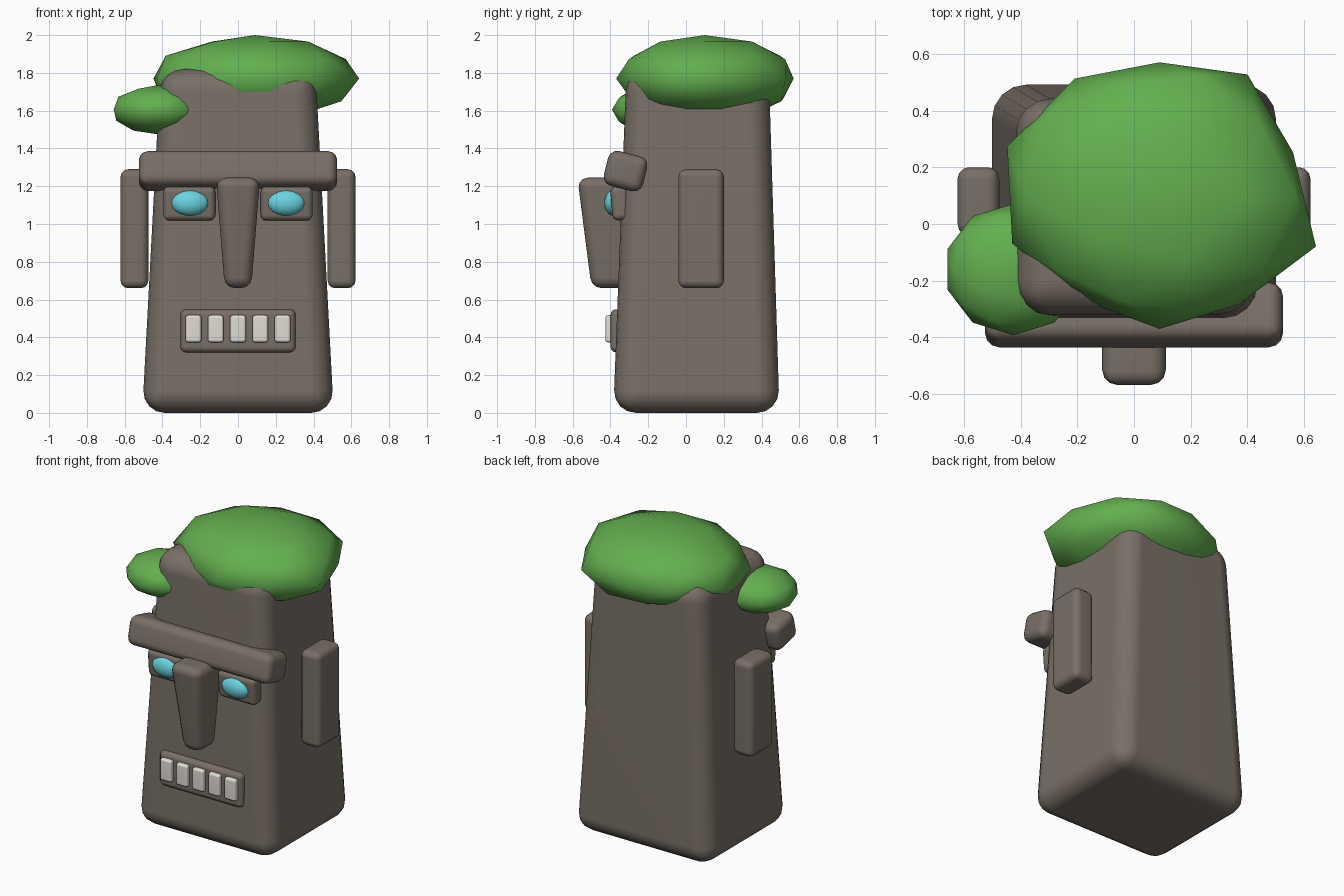
import bpy, bmesh, math
from mathutils import Matrix, Vector

if "Cube" in bpy.data.objects:
    bpy.data.objects.remove(bpy.data.objects["Cube"])


def material(name, rgb):
    m = bpy.data.materials.new(name)
    m.diffuse_color = (*rgb, 1)
    m.use_nodes = True
    m.node_tree.nodes["Principled BSDF"].inputs["Base Color"].default_value = m.diffuse_color
    return m


STONE = material("stone", (0.19, 0.16, 0.134))
LEAF = material("leaf_green", (0.125, 0.43, 0.078))
EYE = material("eye_cyan", (0.14, 0.66, 0.74))
TOOTH = material("tooth_white", (0.74, 0.72, 0.66))


def finish(bm, name, mat, angle=60):
    bmesh.ops.recalc_face_normals(bm, faces=bm.faces)
    me = bpy.data.meshes.new(name)
    bm.to_mesh(me)
    bm.free()
    me.materials.append(mat)
    me.shade_smooth()
    me.set_sharp_from_angle(angle=math.radians(angle))
    ob = bpy.data.objects.new(name, me)
    bpy.context.collection.objects.link(ob)
    return ob


def block(name, mat, bottom, top, z, bevel, tilt=0, segments=3):
    """Rounded tapered box; bottom and top are (x0, x1, y0, y1)."""
    bm = bmesh.new()
    bmesh.ops.create_cube(bm, size=2)
    for v in bm.verts:
        r = top if v.co.z > 0 else bottom
        v.co = (r[v.co.x > 0], r[2 + (v.co.y > 0)], z[v.co.z > 0])
    bmesh.ops.bevel(bm, geom=bm.edges[:], offset=bevel, segments=segments,
                    profile=0.5, affect='EDGES', clamp_overlap=True)
    if tilt:
        c = Vector(((top[0] + top[1]) / 2, (top[2] + top[3]) / 2, sum(z) / 2))
        bmesh.ops.rotate(bm, verts=bm.verts, cent=c,
                         matrix=Matrix.Rotation(math.radians(tilt), 3, 'X'))
    ob = finish(bm, name, mat)
    w = ob.modifiers.new("soft_normals", 'WEIGHTED_NORMAL')
    w.keep_sharp = True
    return ob


def clump(name, center, size, radii=None):
    """Coarse ball of foliage; radii give its outline every 36 degrees from 18."""
    bm = bmesh.new()
    bmesh.ops.create_icosphere(bm, subdivisions=2, radius=1)
    for v in bm.verts:
        f = 1
        if radii:
            t = (math.degrees(math.atan2(v.co.y, v.co.x)) - 18) % 360 / 36
            i = int(t) % 10
            f = radii[i] + (radii[(i + 1) % 10] - radii[i]) * (t - int(t))
        v.co = (center[0] + v.co.x * f * size[0],
                center[1] + v.co.y * f * size[1],
                center[2] + v.co.z * size[2])
    return finish(bm, name, LEAF, 75)


# Head
block("head", STONE, (-.507, .507, -.385, .495), (-.41, .41, -.315, .438),
      (0, 1.82), .12, segments=4)

# Brow and nose
r = (-.525, .525, -.427, -.213)
block("brow", STONE, r, r, (1.185, 1.375), .05, tilt=-14)
block("nose", STONE, (-.07, .07, -.50, -.3), (-.117, .117, -.575, -.3),
      (.66, 1.245), .055)

# Ears, eye sockets and eyes
for side, s in (("left", -1), ("right", 1)):
    def span(a, b, y0, y1):
        return (*sorted((a * s, b * s)), y0, y1)
    r = span(.475, .622, -.04, .2)
    block(side + "_ear", STONE, r, r, (.66, 1.29), .04)
    r = span(.12, .395, -.395, -.3)
    block(side + "_eye_socket", STONE, r, r, (1.02, 1.2), .03, tilt=5)
    bm = bmesh.new()
    bmesh.ops.create_uvsphere(bm, u_segments=20, v_segments=12, radius=1)
    bmesh.ops.scale(bm, vec=(.1, .05, .068), verts=bm.verts)
    bmesh.ops.translate(bm, vec=(.255 * s, -.383, 1.112), verts=bm.verts)
    finish(bm, side + "_eye", EYE)

# Mouth and teeth
r = (-.305, .305, -.4, -.3)
block("mouth", STONE, r, r, (.32, .548), .03)
for i in range(5):
    x = (i - 2) * .118
    r = (x - .042, x + .042, -.427, -.36)
    block(f"tooth_{i + 1}", TOOTH, r, r, (.373, .517), .014, segments=2)

# Foliage on the crown and the small side tuft
clump("crown_foliage", (.09, .1, 1.77), (1, 1, .23),
      [.495, .528, .47, .51, .565, .546, .456, .47, .475, .58])
clump("side_tuft", (-.425, -.16, 1.605), (.245, .232, .13))
